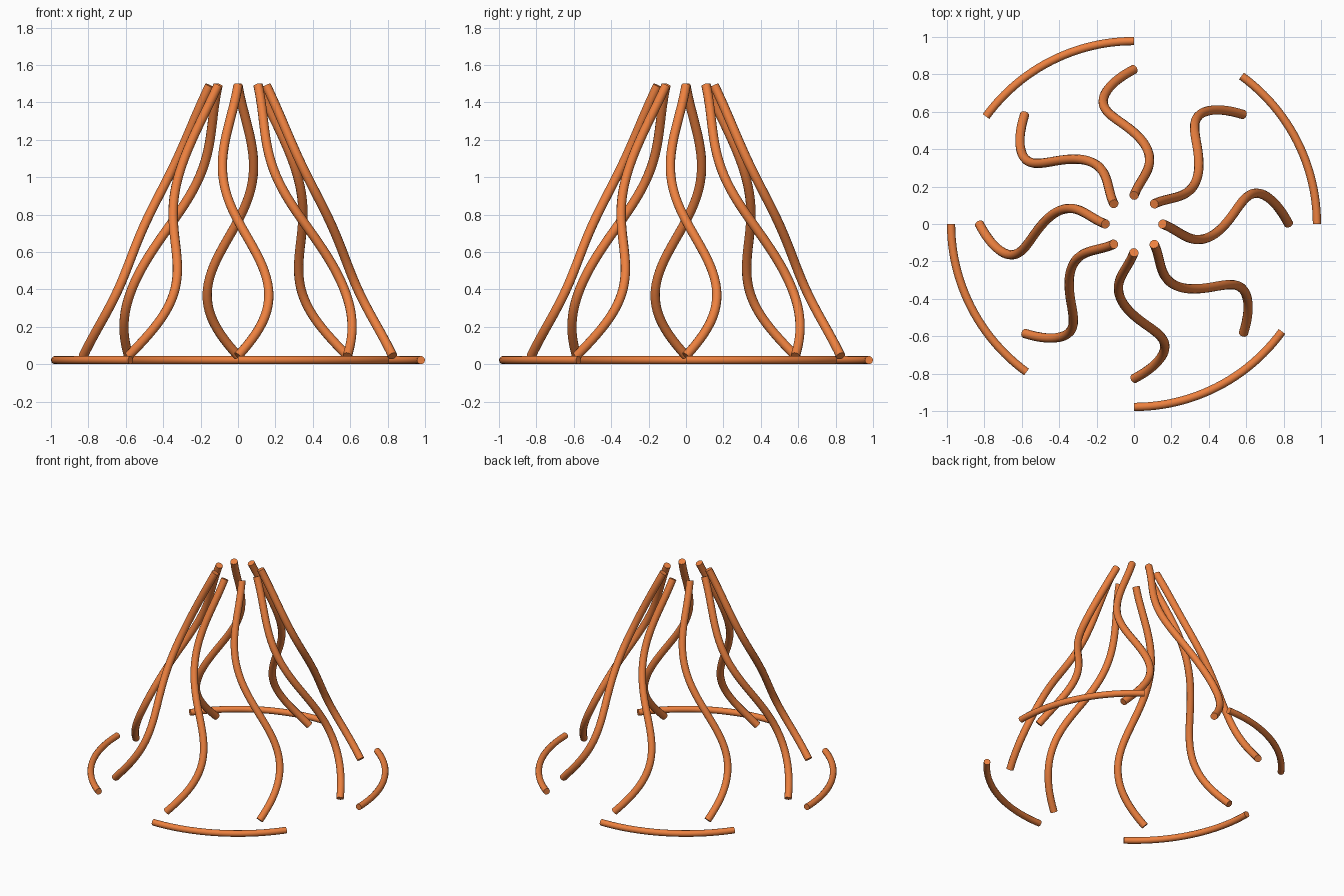
import bpy
from math import sin, cos, pi, radians

if "Cube" in bpy.data.objects:
    bpy.data.objects.remove(bpy.data.objects["Cube"])

mat = bpy.data.materials.new("orange")
mat.diffuse_color = (0.85, 0.22, 0.05, 1)
mat.use_nodes = True
mat.node_tree.nodes["Principled BSDF"].inputs["Base Color"].default_value = mat.diffuse_color


def tube(name, points, radius):
    """Round capped tube along a list of points."""
    cu = bpy.data.curves.new(name, 'CURVE')
    cu.dimensions = '3D'
    cu.bevel_depth = radius
    cu.bevel_resolution = 4
    cu.use_fill_caps = True
    sp = cu.splines.new('POLY')
    sp.points.add(len(points) - 1)
    for p, co in zip(sp.points, points):
        p.co = (*co, 1)
    ob = bpy.data.objects.new(name, cu)
    bpy.context.collection.objects.link(ob)
    bpy.ops.object.select_all(action='DESELECT')
    ob.select_set(True)
    bpy.context.view_layer.objects.active = ob
    bpy.ops.object.convert(target='MESH')
    ob = bpy.context.object
    bpy.ops.object.shade_smooth_by_angle(angle=radians(40))
    ob.data.materials.clear()
    ob.data.materials.append(mat)
    return ob


# Eight wavy strands climbing a cone, swaying once each way
N = 48
for k in range(8):
    pts = []
    for i in range(N + 1):
        t = i / N
        r = 0.827 - 0.675 * t
        a = k * pi / 4 + 0.25 * sin(2 * pi * t)
        pts.append((r * cos(a), r * sin(a), 0.044 + 1.446 * t))
    tube(f"wavy_strand_{k + 1}", pts, 0.025)

# Four ground arcs, each starting on an axis
for k in range(4):
    pts = []
    for i in range(25):
        a = k * pi / 2 + radians(54) * i / 24
        pts.append((0.978 * cos(a), 0.978 * sin(a), 0.022))
    tube(f"base_arc_{k + 1}", pts, 0.022)
